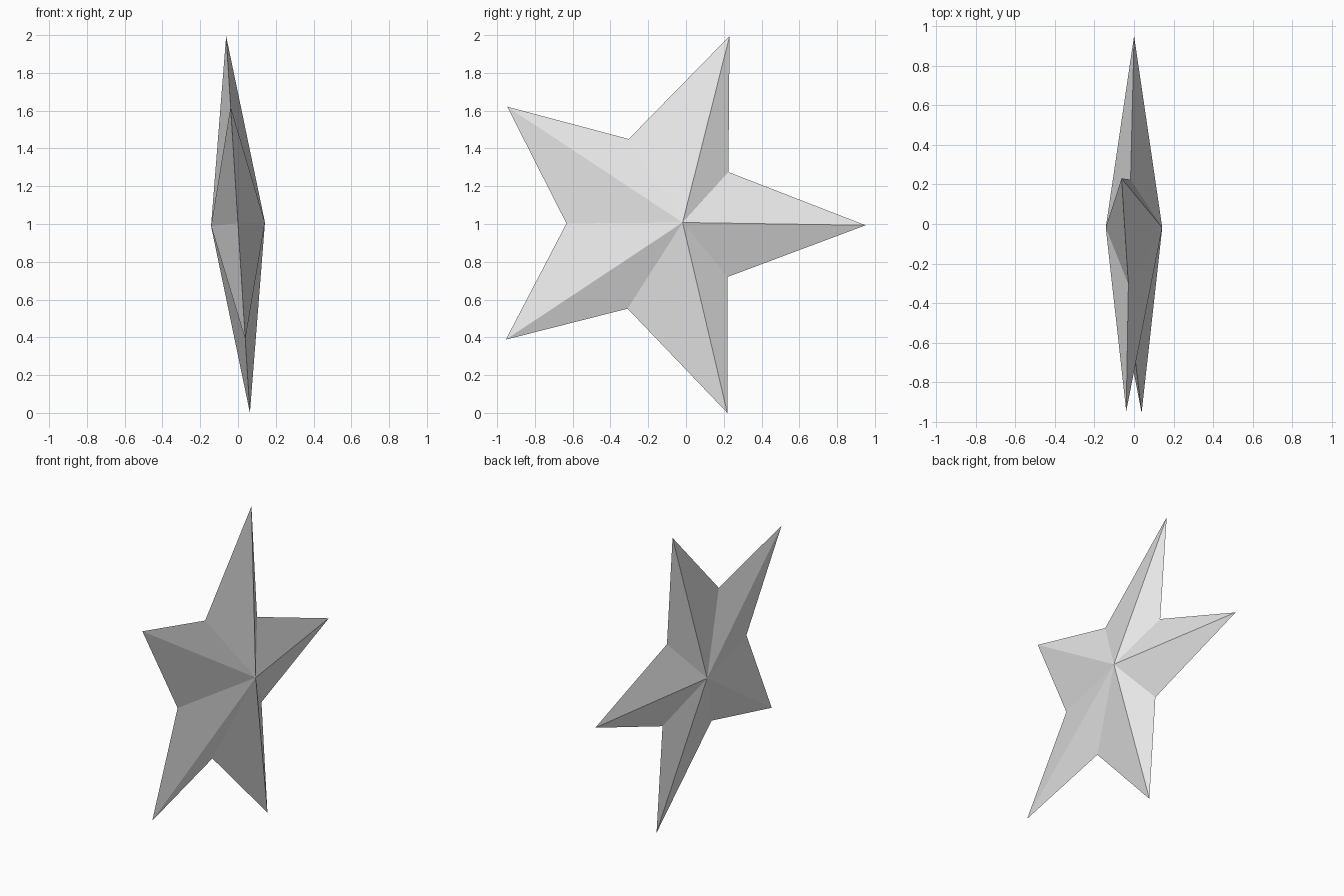
import bpy
import bmesh
from math import cos, sin, pi
from mathutils import Matrix, Vector

cube = bpy.data.objects.get("Cube")
if cube:
    bpy.data.objects.remove(cube, do_unlink=True)

# Plain grey material
GREY = (0.8, 0.8, 0.8, 1.0)
grey = bpy.data.materials.new("plain grey")
grey.use_nodes = True
grey.diffuse_color = GREY
grey.node_tree.nodes["Principled BSDF"].inputs["Base Color"].default_value = GREY

POINTS = 5
TIP_RADIUS, TIP_CENTRE = 1.051, -0.10
NOTCH_RADIUS, NOTCH_CENTRE = 0.473, -0.16
APEX_HEIGHT, APEX_Y = 0.143, -0.018

# Star outline: alternating tips and notches in the yz plane
bm = bmesh.new()
rim = []
for i in range(POINTS * 2):
    angle = i * pi / POINTS
    radius, centre = ((NOTCH_RADIUS, NOTCH_CENTRE) if i % 2
                      else (TIP_RADIUS, TIP_CENTRE))
    rim.append(bm.verts.new((0, centre + radius * cos(angle), radius * sin(angle))))

# Raised facets on both sides, fanned around an apex
for side in (1, -1):
    apex = bm.verts.new((side * APEX_HEIGHT, APEX_Y, 0))
    for i, vert in enumerate(rim):
        bm.faces.new((apex, vert, rim[(i + 1) % len(rim)]))
bmesh.ops.recalc_face_normals(bm, faces=bm.faces)

# Slight lean, then stand the star on the ground
lean = Matrix.Rotation(-0.063, 4, 'Y') @ Matrix.Rotation(-0.006, 4, 'X')
bmesh.ops.transform(bm, matrix=lean, verts=bm.verts)
lowest = min(v.co.z for v in bm.verts)
bmesh.ops.translate(bm, vec=Vector((0, 0, -lowest)), verts=bm.verts)

mesh = bpy.data.meshes.new("star")
bm.to_mesh(mesh)
bm.free()
mesh.materials.append(grey)
star = bpy.data.objects.new("star", mesh)
bpy.context.collection.objects.link(star)
